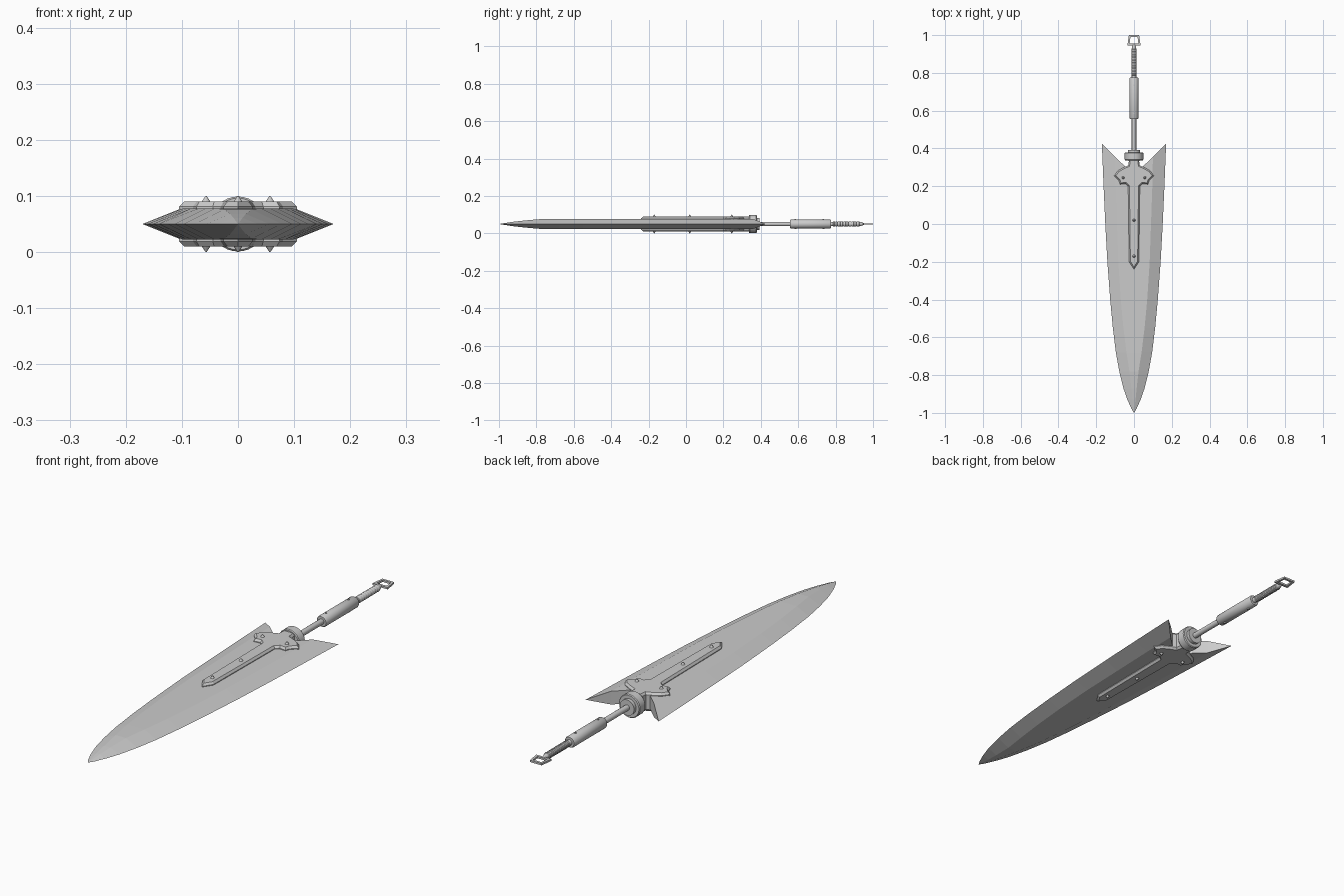
import bpy, bmesh, math
from mathutils import Matrix, Vector

if "Cube" in bpy.data.objects:
    bpy.data.objects.remove(bpy.data.objects["Cube"])

ZC = 0.05  # mid-plane height of the whole sword
steel = bpy.data.materials.new("grey_steel")
steel.diffuse_color = (0.6, 0.6, 0.6, 1)
steel.use_nodes = True
steel.node_tree.nodes["Principled BSDF"].inputs["Base Color"].default_value = steel.diffuse_color


def finish(name, bm, smooth=False):
    bmesh.ops.remove_doubles(bm, verts=bm.verts, dist=1e-5)
    bmesh.ops.recalc_face_normals(bm, faces=bm.faces)
    me = bpy.data.meshes.new(name)
    bm.to_mesh(me)
    bm.free()
    me.materials.append(steel)
    ob = bpy.data.objects.new(name, me)
    bpy.context.collection.objects.link(ob)
    if smooth:
        bpy.ops.object.select_all(action='DESELECT')
        ob.select_set(True)
        bpy.context.view_layer.objects.active = ob
        bpy.ops.object.shade_smooth_by_angle(angle=math.radians(35))
    return ob


def turned(name, profile, n=24):
    """Revolve (y, radius) pairs about the sword's long axis."""
    bm = bmesh.new()
    rings = [[bm.verts.new((r * math.cos(2 * math.pi * i / n), y,
                            ZC + r * math.sin(2 * math.pi * i / n)))
              for i in range(n)] for y, r in profile]
    for a, b in zip(rings, rings[1:]):
        for i in range(n):
            j = (i + 1) % n
            bm.faces.new((a[i], a[j], b[j], b[i]))
    bm.faces.new(rings[0])
    bm.faces.new(rings[-1])
    return finish(name, bm, True)


# Blade: (y, half width, flat half width, half thickness) from tip to back
stations = [(-1.0, 0, 0, 0), (-0.975, 0.015, 0.003, 0.004),
            (-0.93, 0.035, 0.008, 0.011), (-0.87, 0.056, 0.014, 0.018),
            (-0.78, 0.078, 0.024, 0.026), (-0.68, 0.096, 0.04, 0.028),
            (-0.55, 0.112, 0.056, 0.028), (-0.4, 0.126, 0.07, 0.028),
            (-0.2, 0.141, 0.083, 0.028), (0.0, 0.152, 0.09, 0.028),
            (0.2, 0.161, 0.097, 0.028)]
bm = bmesh.new()
rows = []
for y, w, f, t in stations:
    rows.append([(w, y, 0), (f, y, t), (0, y, t), (-f, y, t), (-w, y, 0),
                 (-f, y, -t), (0, y, -t), (f, y, -t)])
# swallow-tail back end
w, f, t = 0.17, 0.1, 0.028
rows.append([(w, 0.425, 0), (f, 0.355, t), (0, 0.26, t), (-f, 0.355, t),
             (-w, 0.425, 0), (-f, 0.355, -t), (0, 0.26, -t), (f, 0.355, -t)])
rings = [[bm.verts.new((x, y, ZC + z)) for x, y, z in r] for r in rows]
for a, b in zip(rings, rings[1:]):
    for i in range(8):
        j = (i + 1) % 8
        bm.faces.new((a[i], a[j], b[j], b[i]))
e = rings[-1]
bm.faces.new((e[0], e[1], e[7]))
bm.faces.new((e[1], e[2], e[6], e[7]))
bm.faces.new((e[2], e[3], e[5], e[6]))
bm.faces.new((e[3], e[4], e[5]))
bmesh.ops.dissolve_degenerate(bm, dist=1e-5, edges=bm.edges)
finish("blade", bm)

# Guard with its long central spine, the rim sloping inward on both sides
half = [(0, -0.24), (0.026, -0.2), (0.031, 0.2), (0.045, 0.213),
        (0.074, 0.21), (0.08, 0.23), (0.105, 0.255), (0.085, 0.283),
        (0.05, 0.302), (0.03, 0.31), (0.026, 0.345)]
outline = half + [(-x, y) for x, y in reversed(half[1:])]


def inset(pts, d):
    out = []
    for i, p in enumerate(pts):
        p0, p1, p2 = Vector(pts[i - 1]), Vector(p), Vector(pts[(i + 1) % len(pts)])
        d1, d2 = (p1 - p0).normalized(), (p2 - p1).normalized()
        n1, n2 = Vector((-d1.y, d1.x)), Vector((-d2.y, d2.x))
        m = (n1 + n2).normalized()
        out.append(p1 + m * d / max(m.dot(n1), 0.5))
    return out


bm = bmesh.new()
layers = []
for d, z in ((0.007, -0.04), (0, -0.031), (0, 0.031), (0.007, 0.04)):
    layers.append([bm.verts.new((p[0], p[1], ZC + z)) for p in inset(outline, d)])
n = len(outline)
for a, b in zip(layers, layers[1:]):
    for i in range(n):
        j = (i + 1) % n
        bm.faces.new((a[i], a[j], b[j], b[i]))
caps = [bm.faces.new(layers[0]), bm.faces.new(layers[-1])]
bmesh.ops.triangulate(bm, faces=caps)
finish("guard", bm)

# Pointed rivets on both faces of the guard
bm = bmesh.new()
for x, y in ((0, -0.17), (0, 0.02), (0.057, 0.22 + 0.025), (-0.057, 0.245)):
    for s in (1, -1):
        mat = Matrix.Translation((x, y, ZC + s * 0.044))
        if s < 0:
            mat = mat @ Matrix.Rotation(math.pi, 4, 'X')
        bmesh.ops.create_cone(bm, cap_ends=True, segments=12, radius1=0.009,
                              radius2=0.001, depth=0.012, matrix=mat)
finish("guard_rivets", bm)

# Collar, rod and grip
turned("collar", [(0.325, 0.02), (0.337, 0.03), (0.337, 0.046), (0.341, 0.049),
                  (0.375, 0.049), (0.379, 0.046), (0.379, 0.033),
                  (0.393, 0.033), (0.393, 0.012)], 32)
turned("handle_rod", [(0.37, 0.012), (0.93, 0.012), (0.952, 0.005)], 16)
turned("grip", [(0.555, 0.012), (0.555, 0.021), (0.56, 0.024),
                (0.77, 0.024), (0.775, 0.021), (0.775, 0.012)])

# Ridged wrap on the end of the rod
wrap = [(0.785, 0.011)]
for i in range(10):
    y = 0.785 + i * 0.0145
    wrap += [(y + 0.003, 0.0145), (y + 0.009, 0.0145), (y + 0.012, 0.0115)]
turned("rod_wrap", wrap, 16)

# Grip studs
bm = bmesh.new()
for y in (0.585, 0.735):
    bmesh.ops.create_cone(bm, cap_ends=True, segments=10, radius1=0.006,
                          radius2=0.004, depth=0.054,
                          matrix=Matrix.Translation((0, y, ZC)))
finish("grip_studs", bm)

# Pommel: flat open trapezoid frame
outer = [(-0.035, 0.945), (0.035, 0.945), (0.027, 1.0), (-0.027, 1.0)]
inner = [(-0.023, 0.956), (0.023, 0.956), (0.019, 0.99), (-0.019, 0.99)]
bm = bmesh.new()
loops = [[bm.verts.new((x, y, ZC + z)) for x, y in pts]
         for pts, z in ((outer, -0.004), (outer, 0.004), (inner, 0.004), (inner, -0.004))]
for k in range(4):
    a, b = loops[k], loops[(k + 1) % 4]
    for i in range(4):
        j = (i + 1) % 4
        bm.faces.new((a[i], a[j], b[j], b[i]))
finish("pommel_frame", bm)
